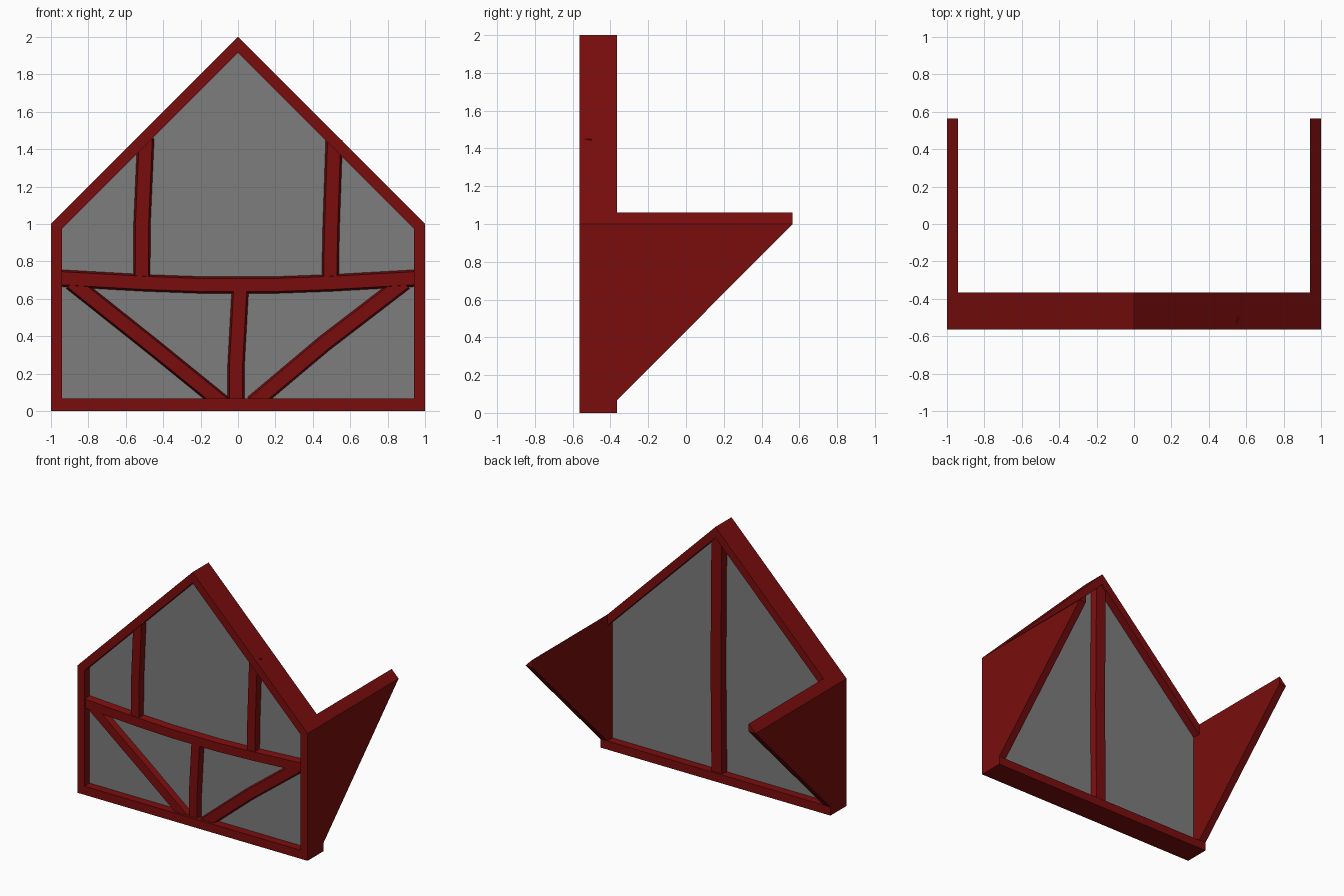
import bpy
from mathutils import Vector

cube = bpy.data.objects.get("Cube")
if cube:
    bpy.data.objects.remove(cube)

FRONT, BACK, TIP = -0.565, -0.365, 0.565
PANEL_FRONT, PANEL_BACK = -0.5, -0.43


def material(name, rgb):
    mat = bpy.data.materials.new(name)
    mat.use_nodes = True
    mat.diffuse_color = (*rgb, 1)
    mat.node_tree.nodes["Principled BSDF"].inputs["Base Color"].default_value = (*rgb, 1)
    return mat


red = material("dark red timber", (0.195, 0.004, 0.004))
grey = material("grey plaster", (0.205, 0.205, 0.205))


def add_object(name, verts, faces, mat):
    mesh = bpy.data.meshes.new(name)
    mesh.from_pydata(verts, [], faces)
    mesh.materials.append(mat)
    obj = bpy.data.objects.new(name, mesh)
    bpy.context.collection.objects.link(obj)
    # Consistent outward normals
    import bmesh
    bm = bmesh.new()
    bm.from_mesh(mesh)
    bmesh.ops.recalc_face_normals(bm, faces=bm.faces)
    bm.to_mesh(mesh)
    bm.free()
    return obj


def bridge(loops, closed):
    """Quads joining neighbouring loops of equal length."""
    n = len(loops[0])
    verts = [v for loop in loops for v in loop]
    faces = []
    last = len(loops) if closed else len(loops) - 1
    for i in range(last):
        a, b = i * n, (i + 1) % len(loops) * n
        faces += [(a + j, a + (j + 1) % n, b + (j + 1) % n, b + j) for j in range(n)]
    if not closed:
        faces += [tuple(range(n)), tuple(range(last * n, last * n + n))]
    return verts, faces


def gable(half, base, eave, apex, y):
    """Five-cornered house outline at depth y."""
    return [(-half, y, base), (half, y, base), (half, y, eave),
            (0, y, apex), (-half, y, eave)]


def beam(name, points, y_wall, y_face, half=0.045, chamfer=0.01):
    """Bent timber with tapered sides, lying on the wall panel."""
    pts = [Vector(p) for p in points]
    sections = []
    for i, p in enumerate(pts):
        d = (pts[min(i + 1, len(pts) - 1)] - pts[max(i - 1, 0)]).normalized()
        side = Vector((-d.y, d.x))
        section = []
        for offset, y in ((half, y_wall), (half - chamfer, y_face),
                          (chamfer - half, y_face), (-half, y_wall)):
            q = p + side * offset
            section.append((q.x, y, q.y))
        sections.append(section)
    add_object(name, *bridge(sections, False), red)


# Outer timber frame
outer = (1, 0, 1, 2)
inner = (0.94, 0.067, 0.975, 1.915)
add_object("gable_frame", *bridge([gable(*outer, FRONT), gable(*outer, BACK),
                                   gable(*inner, BACK), gable(*inner, FRONT)], True), red)

# Plaster infill
fill = (0.96, 0.04, 0.98, 1.94)
add_object("wall_panel", *bridge([gable(*fill, PANEL_FRONT),
                                  gable(*fill, PANEL_BACK)], False), grey)

# Triangular side walls with sloped top edge
for name, s in (("left_side_wall", 1), ("right_side_wall", -1)):
    outside = [(s, BACK, 0.067), (s, TIP, 1), (s, BACK, 1)]
    inside = [(s * 0.94, BACK, 0.067), (s * 0.94, TIP, 1),
              (s * 0.94, TIP, 1.06), (s * 0.94, BACK, 1.06)]
    add_object(name, outside + inside,
               [(0, 1, 2), (3, 4, 5, 6), (0, 3, 4, 1), (1, 4, 5),
                (1, 5, 6, 2), (2, 6, 3, 0)], red)

# Front timbers
beam("middle_rail", [(-0.96, 0.711), (-0.5, 0.685), (-0.2, 0.674),
                     (0.2, 0.674), (0.5, 0.685), (0.96, 0.711)], PANEL_FRONT, -0.55)
front_timbers = {
    "upper_right_post": [(-0.515, 0.69), (-0.513, 1.0), (-0.493, 1.46)],
    "upper_left_post": [(0.493, 0.69), (0.497, 0.95), (0.514, 1.45)],
    "lower_centre_post": [(-0.01, 0.04), (-0.01, 0.25), (0.013, 0.67)],
    "right_brace": [(-0.89, 0.69), (-0.45, 0.34), (-0.08, 0.04)],
    "left_brace": [(0.08, 0.04), (0.46, 0.36), (0.89, 0.69)],
}
for name, points in front_timbers.items():
    beam(name, points, PANEL_FRONT, -0.545)

# Central post on the back
beam("back_post", [(0, 0.04), (0.008, 0.9), (0, 1.93)], PANEL_BACK, -0.38, 0.055)
